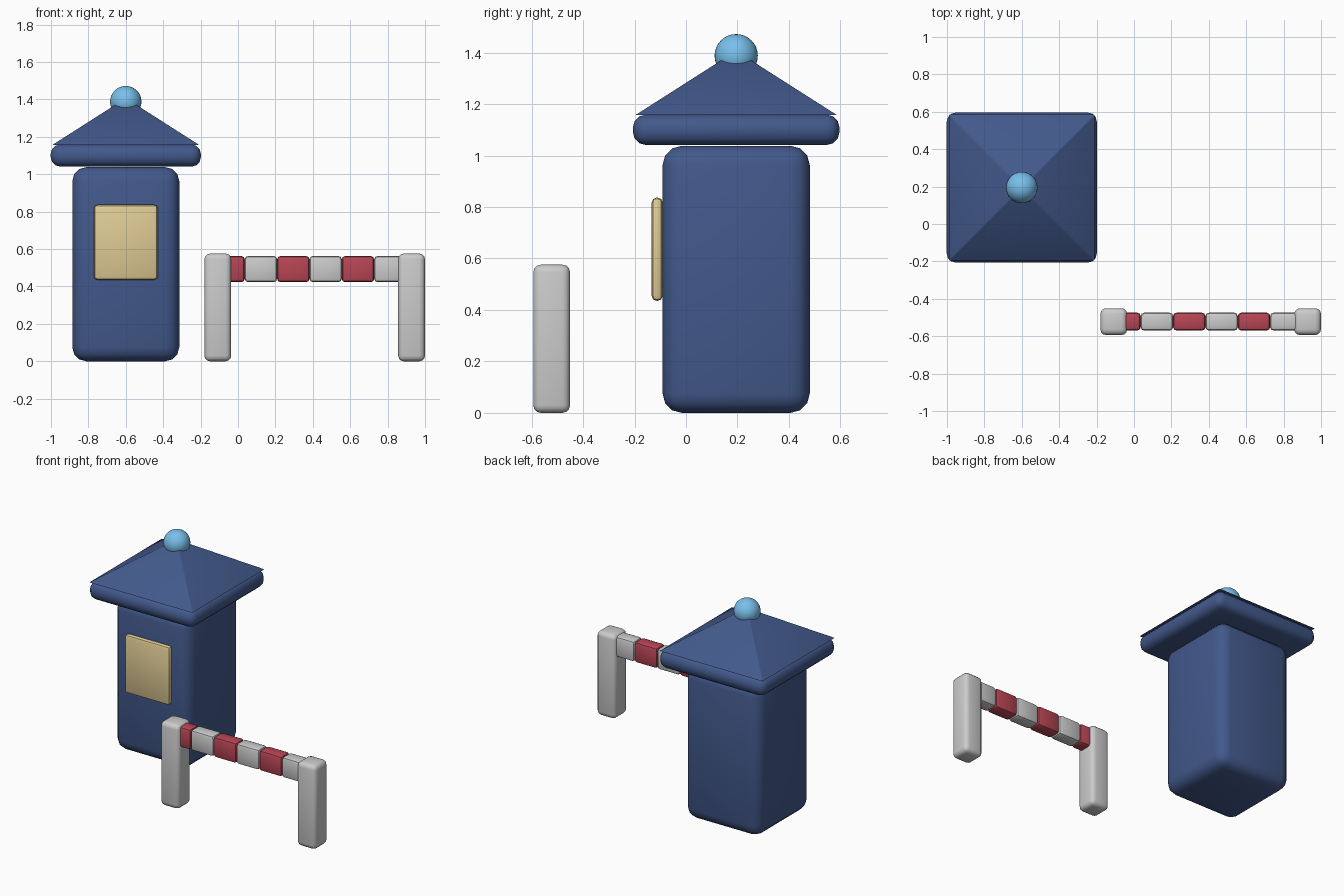
import bpy, math

if "Cube" in bpy.data.objects:
    bpy.data.objects.remove(bpy.data.objects["Cube"])


def material(name, rgb):
    m = bpy.data.materials.new(name)
    m.diffuse_color = (*rgb, 1)
    m.use_nodes = True
    m.node_tree.nodes["Principled BSDF"].inputs["Base Color"].default_value = m.diffuse_color
    return m


BLUE = material("navy_paint", (0.055, 0.10, 0.26))
RED = material("red_paint", (0.48, 0.06, 0.09))
CREAM = material("warm_window", (0.74, 0.60, 0.30))
LAMP = material("blue_lamp", (0.19, 0.52, 0.83))


def finish(name, mat=None, bevel=0, segments=3):
    ob = bpy.context.object
    ob.name = name
    if mat:
        ob.data.materials.append(mat)
    if bevel:
        b = ob.modifiers.new("Bevel", 'BEVEL')
        b.width, b.segments = bevel, segments
        bpy.ops.object.modifier_apply(modifier=b.name)
    bpy.ops.object.shade_smooth_by_angle(angle=math.radians(35))
    return ob


def box(name, center, size, mat=None, bevel=0, segments=3):
    bpy.ops.mesh.primitive_cube_add(size=1, location=center)
    bpy.context.object.scale = size
    bpy.ops.object.transform_apply(location=False, rotation=False, scale=True)
    return finish(name, mat, bevel, segments)


BX, BY = -0.6, 0.195     # booth axis
FY = -0.522              # barrier line

# Booth body, eave slab and window
box("booth_body", (BX, BY, 0.519), (0.572, 0.572, 1.038), BLUE, 0.075)
box("roof_eave", (BX, BY, 1.1), (0.803, 0.803, 0.118), BLUE, 0.05)
box("window", (BX, -0.112, 0.636), (0.342, 0.043, 0.402), CREAM, 0.02, 2)

# Pyramid roof
bpy.ops.mesh.primitive_cone_add(vertices=4, radius1=0.392 * math.sqrt(2), radius2=0,
                                depth=0.25, location=(BX, BY, 1.157 + 0.125),
                                rotation=(0, 0, math.pi / 4))
finish("roof_pyramid", BLUE, 0.004, 2)

# Lamp on the peak
bpy.ops.mesh.primitive_uv_sphere_add(segments=32, ring_count=16, radius=0.084,
                                     location=(BX, BY, 1.388))
finish("roof_lamp", LAMP)

# Barrier posts
for side, x in (("left", -0.108), ("right", 0.928)):
    box(side + "_post", (x, FY, 0.288), (0.143, 0.143, 0.576), None, 0.03)

# Striped barrier rail
STEP = 0.173
for i in range(6):
    box(f"rail_stripe_{i + 1}", (-0.137 + STEP * (i + 0.5), FY, 0.493),
        (STEP, 0.095, 0.14), RED if i % 2 == 0 else None, 0.018, 2)
